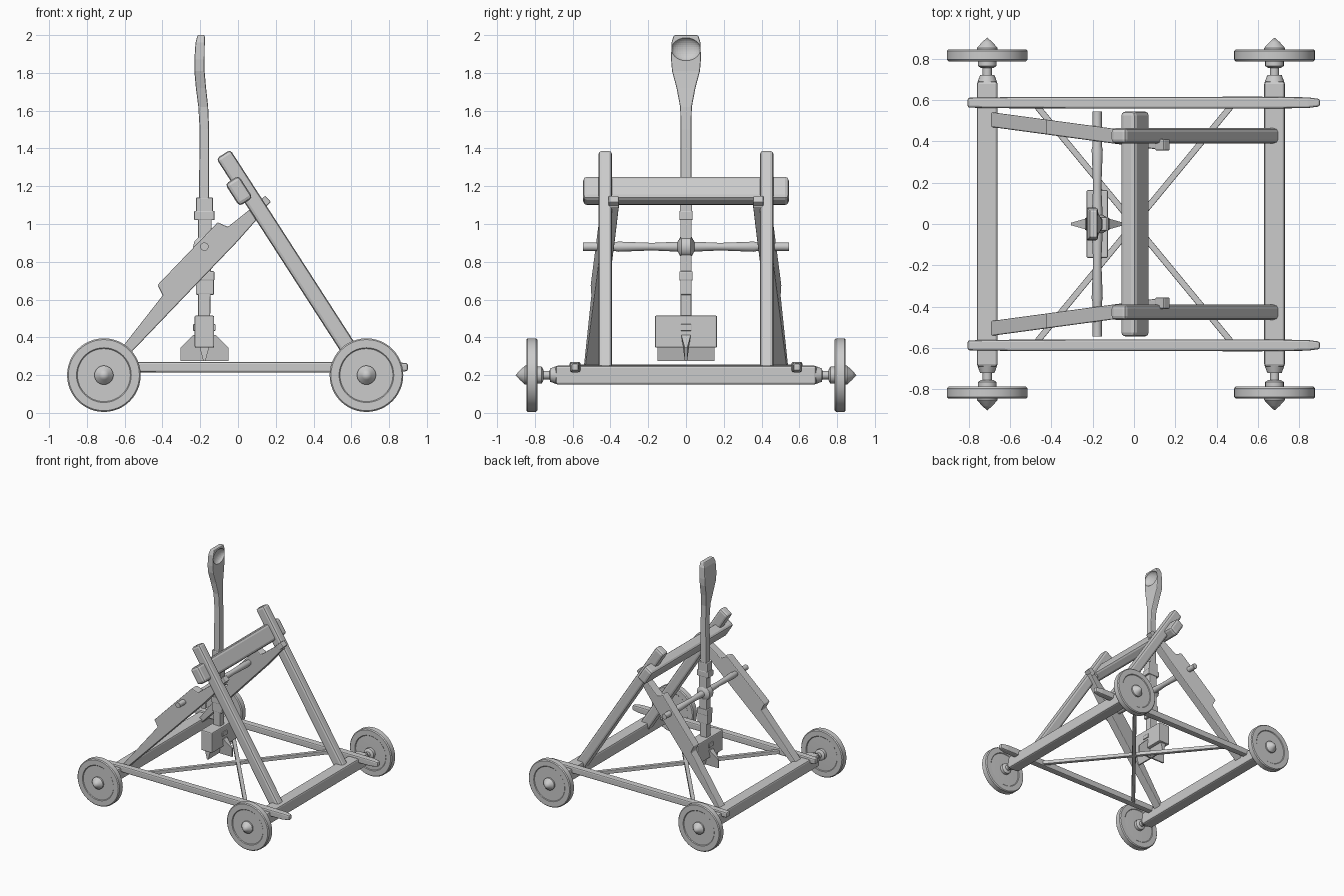
import bpy, bmesh, math
from mathutils import Vector, Matrix

cube = bpy.data.objects.get("Cube")
if cube:
    bpy.data.objects.remove(cube, do_unlink=True)

wood = bpy.data.materials.new("grey_wood")
wood.use_nodes = True
GREY = (0.6, 0.6, 0.6, 1)
wood.diffuse_color = GREY
wood.node_tree.nodes["Principled BSDF"].inputs["Base Color"].default_value = GREY


def finish(name, bm, bevel=0.0, smooth=False):
    bmesh.ops.recalc_face_normals(bm, faces=bm.faces)
    mesh = bpy.data.meshes.new(name)
    bm.to_mesh(mesh)
    bm.free()
    obj = bpy.data.objects.new(name, mesh)
    bpy.context.collection.objects.link(obj)
    mesh.materials.append(wood)
    if bevel:
        mod = obj.modifiers.new("bevel", "BEVEL")
        mod.width = bevel
        mod.segments = 2
        mod.limit_method = "ANGLE"
    if smooth:
        bpy.ops.object.select_all(action="DESELECT")
        obj.select_set(True)
        bpy.context.view_layer.objects.active = obj
        bpy.ops.object.shade_smooth_by_angle(angle=math.radians(35))
    return obj


def box(name, center, size, bevel=0.01, tilt=0.0):
    """Box turned about the y axis."""
    bm = bmesh.new()
    bmesh.ops.create_cube(bm, size=1, matrix=Matrix.Translation(center)
                          @ Matrix.Rotation(tilt, 4, "Y") @ Matrix.Diagonal((*size, 1)))
    return finish(name, bm, bevel)


def beam(name, start, end, depth, width, bevel=0.01):
    """Straight bar between two points; width lies sideways."""
    start, end = Vector(start), Vector(end)
    along = (end - start).normalized()
    ref = Vector((0, 1, 0)) if abs(along.y) < 0.5 else Vector((0, 0, 1))
    across = along.cross(ref).normalized()
    side = across.cross(along)
    turn = Matrix((across, side, along)).transposed().to_4x4()
    bm = bmesh.new()
    bmesh.ops.create_cube(bm, size=1, matrix=Matrix.Translation((start + end) / 2) @ turn
                          @ Matrix.Diagonal((depth, width, (end - start).length, 1)))
    return finish(name, bm, bevel)


def loft(name, rings, bevel=0.0):
    """Skin closed rings of equal point count."""
    bm = bmesh.new()
    loops = [[bm.verts.new(p) for p in ring] for ring in rings]
    for a, b in zip(loops, loops[1:]):
        for i in range(len(a)):
            j = (i + 1) % len(a)
            bm.faces.new((a[i], a[j], b[j], b[i]))
    bm.faces.new(loops[0])
    bm.faces.new(loops[-1])
    return finish(name, bm, bevel)


def lathe(name, profile, x, z, sides=48):
    """Turn (radius, y) points about a y-directed axis."""
    bm = bmesh.new()
    pts = [bm.verts.new((x + r, y, z)) for r, y in profile]
    edges = [bm.edges.new(p) for p in zip(pts, pts[1:])]
    bmesh.ops.spin(bm, geom=pts + edges, cent=(x, 0, z), axis=(0, 1, 0),
                   angle=2 * math.pi, steps=sides)
    bmesh.ops.remove_doubles(bm, verts=bm.verts, dist=0.0005)
    return finish(name, bm, smooth=True)


# Rolling base: axles, wheels, rails and cross braces
WHEEL = [(0, .788), (.14, .792), (.145, .787), (.188, .787), (.195, .795), (.195, .838),
         (.188, .845), (.145, .845), (.14, .84), (.05, .84), (.05, .852), (.025, .88), (0, .902)]
SPINDLE = [(0, .68), (.048, .685), (.035, .72), (.022, .722), (.022, .755), (.032, .756),
           (.045, .765), (.045, .79), (0, .79)]
for end, x in (("left", 0.68), ("right", -0.71)):
    box(end + "_axle_beam", (x, 0, 0.2), (0.1, 1.38, 0.1), 0.012)
    for face, s in (("back", 1), ("front", -1)):
        lathe(f"{face}_{end}_wheel", [(r, s * y) for r, y in WHEEL], x, 0.2)
        lathe(f"{face}_{end}_spindle", [(r, s * y) for r, y in SPINDLE], x, 0.2, 20)

for face, s in (("back", 1), ("front", -1)):
    # Side rail with narrowed ends
    loft(face + "_side_rail",
         [[(x, s * 0.587 + w * a, 0.242 + h * b) for a, b in ((-1, -1), (1, -1), (1, 1), (-1, 1))]
          for x, w, h in ((-.805, .024, .022), (-.6, .027, .027), (.6, .029, .028),
                          (.84, .026, .027), (.9, .018, .02))], 0.01)
    beam(face + "_cross_brace", (-0.47, s * 0.57, 0.24), (0.47, -s * 0.57, 0.24), 0.03, 0.03, 0.004)

    # Leaning post
    beam(face + "_post", (0.67, s * 0.427, 0.21), (-0.078, s * 0.427, 1.37), 0.088, 0.073, 0.018)

    # Diagonal brace with a thick block, splayed outwards at the foot
    outline = [(-.2, 0), (.33, 0), (.81, 0), (1.05, .01), (1.05, .06),
               (.83, .09), (.81, .146), (.35, .146), (.33, .088), (-.2, .035)]
    rings = []
    for half in (-0.036, 0.036):
        ring = []
        for u, v in outline:
            x, z = -0.563 + .692 * u - .722 * v, 0.323 + .722 * u + .692 * v
            ring.append((x, s * (0.412 - 0.135 * x) + half, z))
        rings.append(ring)
    loft(face + "_diagonal_brace", rings, 0.006)
    box(face + "_brace_peg", (0.137, s * 0.383, 1.113), (0.06, 0.055, 0.045), 0.006, -0.75)

# Stop beam across the posts
box("stop_beam", (0.005, 0, 1.175), (0.085, 1.09, 0.14), 0.02, -0.57)

# Pivot bar and its hub
lathe("pivot_bar", [(0, -.545), (.022, -.545), (.022, -.38), (.027, -.36), (.02, -.18), (.026, -.05),
                    (.026, .05), (.02, .18), (.027, .36), (.022, .38), (.022, .545), (0, .545)],
      -0.178, 0.88, 20)
lathe("pivot_hub", [(0, -.045), (.025, -.045), (.06, -.025), (.06, .025), (.025, .045), (0, .045)],
      -0.178, 0.88, 12)

# Throwing arm: height, centre, half depth, half width
SECTIONS = [(.48, -.18, .032, .028), (.74, -.177, .035, .03), (1.03, -.175, .036, .03),
            (1.1, -.18, .027, .03), (1.5, -.178, .025, .028), (1.62, -.184, .026, .031),
            (1.72, -.196, .027, .05), (1.81, -.204, .027, .074), (1.87, -.204, .027, .079),
            (1.96, -.2, .025, .077), (2.0, -.195, .019, .064)]
arm = loft("throwing_arm", [[(c + hx * a, hy * b, z) for a, b in ((-1, -1), (1, -1), (1, 1), (-1, 1))]
                            for z, c, hx, hy in SECTIONS], 0.007)

# Scooped bowl at the arm tip
bm = bmesh.new()
bmesh.ops.create_uvsphere(bm, u_segments=32, v_segments=16, radius=1,
                          matrix=Matrix.Translation((-0.168, 0, 1.925)) @ Matrix.Diagonal((.042, .078, .062, 1)))
cutter = finish("bowl_cutter", bm)
cutter.hide_render = True
cut = arm.modifiers.new("bowl", "BOOLEAN")
cut.operation = "DIFFERENCE"
cut.solver = "EXACT"
cut.object = cutter
bpy.ops.object.select_all(action="DESELECT")
bpy.context.view_layer.objects.active = arm
arm.select_set(True)
for mod in list(arm.modifiers):
    bpy.ops.object.modifier_apply(modifier=mod.name)
bpy.data.objects.remove(cutter, do_unlink=True)

# Collars binding the arm
box("upper_collar", (-0.178, 0, 1.045), (0.108, 0.07, 0.05), 0.006)
box("upper_collar_cap", (-0.177, 0, 1.1), (0.09, 0.066, 0.08), 0.006)
box("lower_collar", (-0.175, 0, 0.725), (0.1, 0.07, 0.05), 0.006)
box("lower_collar_sleeve", (-0.175, 0, 0.67), (0.096, 0.06, 0.09), 0.006)

# Counterweight with strap and crossed tapering fins
box("counterweight", (-0.178, 0, 0.43), (0.104, 0.33, 0.17), 0.008)
box("counterweight_strap", (-0.178, 0, 0.452), (0.12, 0.06, 0.035), 0.004)
FIN = [(-.127, .275), (-.127, .345), (-.06, .412), (.06, .412), (.127, .345), (.127, .275)]
loft("lengthwise_fin", [[(-0.178 + u, s * (0.006 if z < .3 or abs(u) > .1 else 0.025), z) for u, z in FIN]
                        for s in (-1, 1)])
loft("crosswise_fin", [[(-0.178 + a * w, b * 0.15, z) for a, b in ((-1, -1), (1, -1), (1, 1), (-1, 1))]
                       for z, w in ((.275, .006), (.36, .028))])
